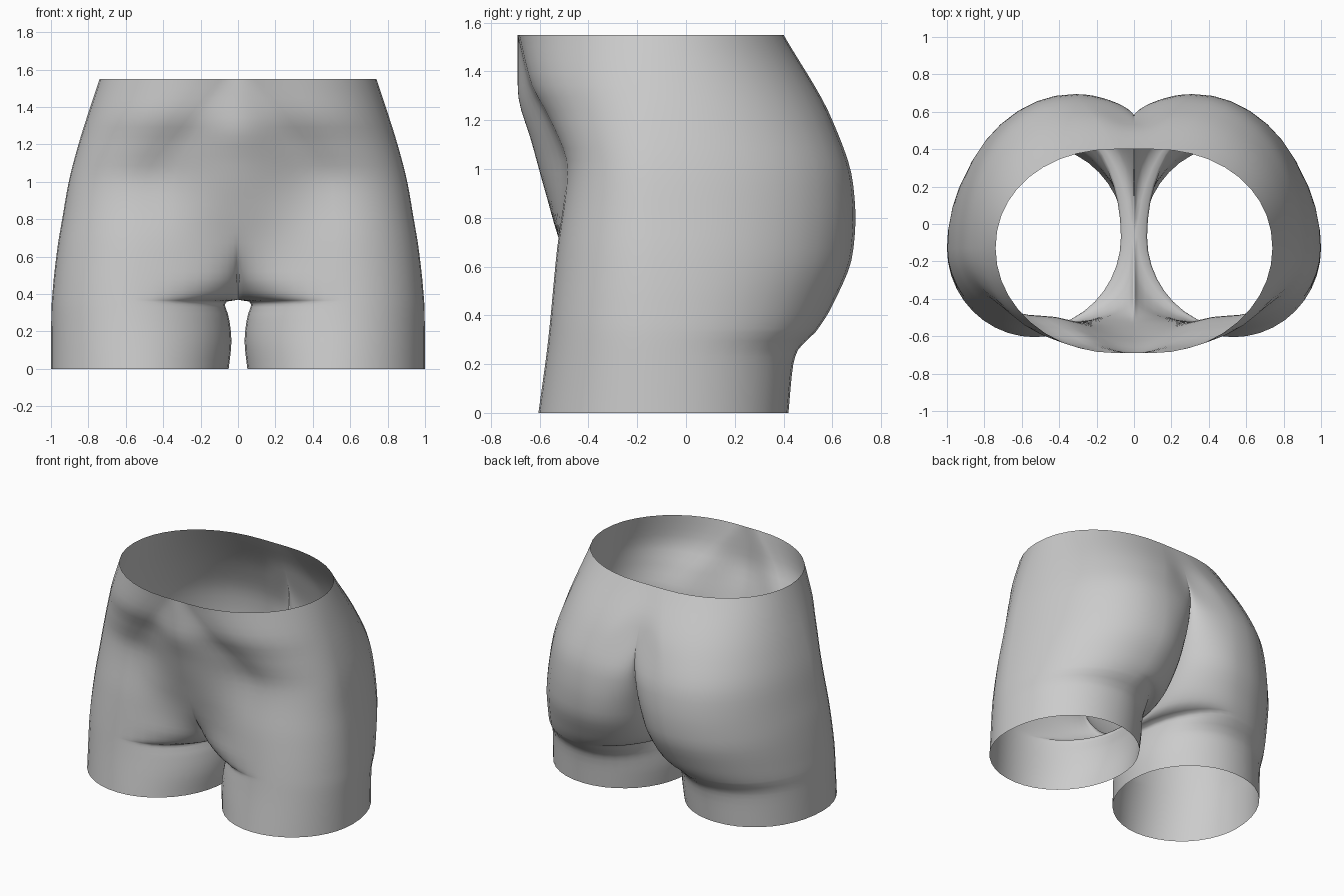
import bpy, bmesh, math

if "Cube" in bpy.data.objects:
    bpy.data.objects.remove(bpy.data.objects["Cube"])

# Profiles by height: (z, value)
SIDE = [(0, 1), (.3, .998), (.45, .988), (.65, .965), (.8, .94), (1, .905), (1.2, .853), (1.4, .79), (1.55, .74)]
FRONT = [(0, -.605), (.3, -.565), (.66, -.53), (1, -.49), (1.2, -.56), (1.35, -.64), (1.55, -.69)]
FRONT_X = [(0, .53), (.35, .55), (.66, .52), (1, .5), (1.3, .3), (1.55, .1)]
FRONT_MID = [(.37, -.07), (.385, -.17), (.42, -.27), (.5, -.38), (.66, -.5), (.9, -.575), (1.1, -.63), (1.33, -.69), (1.55, -.69)]
BACK = [(0, .42), (.2, .44), (.26, .46), (.33, .53), (.45, .605), (.66, .685), (.8, .695), (.94, .685), (1.2, .6), (1.55, .4)]
BACK_X = [(0, .52), (.2, .5), (.45, .38), (.7, .32), (1, .3), (1.3, .2), (1.55, .1)]
BACK_MID = [(.37, -.07), (.385, .06), (.42, .16), (.5, .27), (.7, .43), (.9, .54), (1.08, .58), (1.3, .53), (1.55, .4)]
INNER = [(0, .05), (.15, .035), (.28, .05), (.345, .07), (.36, .06), (.37, 0), (1.55, 0)]
FRONT_ROUND = [(0, 1), (.45, 1), (.85, 0), (1.55, 0)]
BACK_ROUND = [(0, 1), (.95, 1), (1.3, 0), (1.55, 0)]
WIDEST_Y = -.13
SEG = 10


def curve(keys, z):
    """Smooth interpolation through the keys without overshoot."""
    if z <= keys[0][0]:
        return keys[0][1]
    if z >= keys[-1][0]:
        return keys[-1][1]
    slope = [(b[1] - a[1]) / (b[0] - a[0]) for a, b in zip(keys, keys[1:])]

    def tangent(i):
        if i == 0 or i == len(keys) - 1:
            return slope[min(i, len(slope) - 1)]
        a, b = slope[i - 1], slope[i]
        return 2 * a * b / (a + b) if a * b > 0 else 0
    i = next(k for k in range(len(slope)) if z <= keys[k + 1][0])
    h = keys[i + 1][0] - keys[i][0]
    t = (z - keys[i][0]) / h
    return ((2*t**3 - 3*t*t + 1) * keys[i][1] + (t**3 - 2*t*t + t) * h * tangent(i)
            + (3*t*t - 2*t**3) * keys[i + 1][1] + (t**3 - t*t) * h * tangent(i + 1))


def inner_arc(x0, y0, x1, y1, roundness):
    """Centre line to thigh or buttock peak: rounded crease or soft swell."""
    pts = []
    for k in range(SEG + 1):
        a = k / SEG * math.pi / 2
        f = 1 - math.cos(a)
        g = roundness * math.sin(a) + (1 - roundness) * (1 - math.cos(math.pi * f)) / 2
        pts.append((x0 + (x1 - x0) * f, y0 + (y1 - y0) * g))
    return pts


def outer_arc(x0, y0, x1, y1, power):
    """Peak round to the widest point of the hip."""
    pts = []
    for k in range(1, SEG + 1):
        a = k / SEG * math.pi / 2
        s, c = math.sin(a) ** (2 / power), max(0, math.cos(a)) ** (2 / power)
        pts.append((x0 + (x1 - x0) * s, y1 + (y0 - y1) * c))
    return pts


def half_slice(z):
    ix, side = curve(INNER, z), curve(SIDE, z)
    fx, fy, bx, by = (curve(k, z) for k in (FRONT_X, FRONT, BACK_X, BACK))
    front = inner_arc(ix, curve(FRONT_MID, z), fx, fy, curve(FRONT_ROUND, z))
    front += outer_arc(fx, fy, side, WIDEST_Y, 2)
    back = inner_arc(ix, curve(BACK_MID, z), bx, by, curve(BACK_ROUND, z))
    back += outer_arc(bx, by, side, WIDEST_Y, 2.1)
    return front + back[-2::-1]


# Heights, closer together around the crotch and the fold under the buttocks
levels = [0, .05, .1, .15, .2, .23, .26, .295, .33, .345, .36, .366, .37, .376, .385, .4, .42, .45, .48]
levels += [.52 + i * (1.55 - .52) / 20 for i in range(21)]

# Half of the hips lofted through the slices, open at waist and leg
bm = bmesh.new()
rows = [[bm.verts.new((x, y, z)) for x, y in half_slice(z)] for z in levels]
for lo, hi in zip(rows, rows[1:]):
    for i in range(len(lo) - 1):
        bm.faces.new((lo[i], lo[i + 1], hi[i + 1], hi[i]))
bmesh.ops.remove_doubles(bm, verts=bm.verts, dist=.0005)
bmesh.ops.recalc_face_normals(bm, faces=bm.faces)
if sum(f.normal.x * f.calc_area() for f in bm.faces if f.calc_center_median().x > .7) < 0:
    bmesh.ops.reverse_faces(bm, faces=bm.faces)
mesh = bpy.data.meshes.new("hips")
bm.to_mesh(mesh)
bm.free()

hips = bpy.data.objects.new("hips", mesh)
bpy.context.collection.objects.link(hips)
grey = bpy.data.materials.new("light grey")
grey.diffuse_color = (.6, .6, .6, 1)
grey.use_nodes = True
grey.node_tree.nodes["Principled BSDF"].inputs["Base Color"].default_value = grey.diffuse_color
mesh.materials.append(grey)

# Mirror to the other side
mirror = hips.modifiers.new("mirror", 'MIRROR')
mirror.use_clip = True
mirror.merge_threshold = .001

bpy.context.view_layer.objects.active = hips
hips.select_set(True)
bpy.ops.object.shade_smooth_by_angle(angle=math.radians(70))
